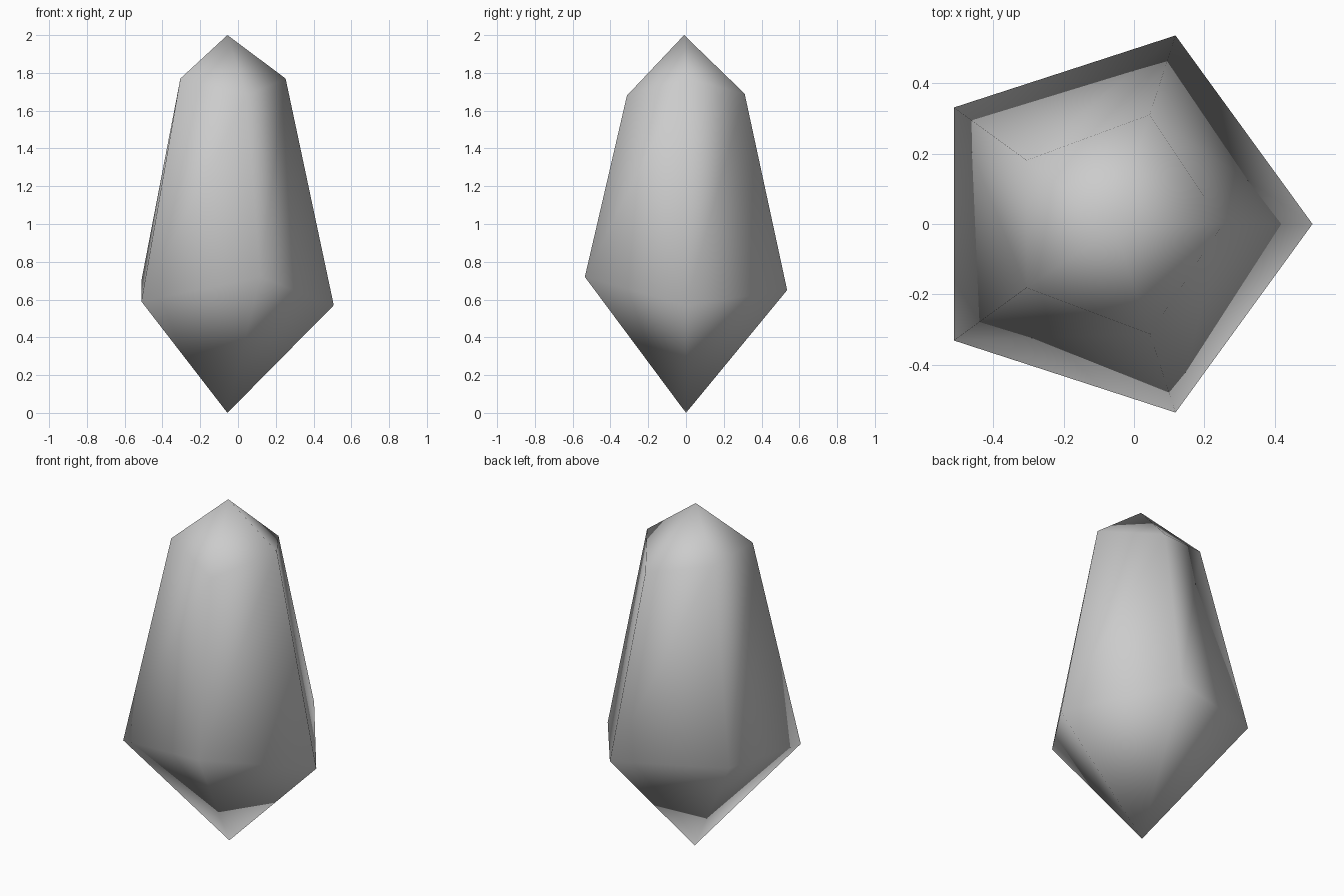
import bpy, bmesh
from math import cos, sin, radians

cube = bpy.data.objects.get("Cube")
if cube:
    bpy.data.objects.remove(cube, do_unlink=True)

AXIS_X = -0.056
SIDES = 5

# Ring heights, counted around from +x
girdle_z = [0.57, 0.65, 0.70, 0.59, 0.72]
shoulder_z = [1.77, 1.69, 1.77, 1.77, 1.68]


def ring(bm, heights, radius_at):
    """Five corners around the axis, each at its own height."""
    corners = []
    for i, z in enumerate(heights):
        a, r = radians(i * 360 / SIDES), radius_at(z)
        corners.append(bm.verts.new((AXIS_X + r * cos(a), r * sin(a), z)))
    return corners


# Crystal: point, wide girdle, tapered body, cap
bm = bmesh.new()
bottom = bm.verts.new((AXIS_X, 0, 0))
girdle = ring(bm, girdle_z, lambda z: 0.563)
shoulder = ring(bm, shoulder_z, lambda z: 0.308 + (1.77 - z) * 0.23)
tip = bm.verts.new((AXIS_X, -0.01, 2))
for i in range(SIDES):
    j = (i + 1) % SIDES
    bm.faces.new((bottom, girdle[j], girdle[i]))
    bm.faces.new((girdle[i], girdle[j], shoulder[j], shoulder[i]))
    bm.faces.new((shoulder[i], shoulder[j], tip))
bmesh.ops.recalc_face_normals(bm, faces=bm.faces)
for f in bm.faces:
    f.smooth = True
mesh = bpy.data.meshes.new("crystal")
bm.to_mesh(mesh)
bm.free()
crystal = bpy.data.objects.new("crystal", mesh)
bpy.context.collection.objects.link(crystal)

# Plain grey stone
grey = bpy.data.materials.new("light_grey")
grey.use_nodes = True
colour = (0.6, 0.6, 0.6, 1)
grey.diffuse_color = colour
grey.node_tree.nodes["Principled BSDF"].inputs["Base Color"].default_value = colour
mesh.materials.append(grey)
